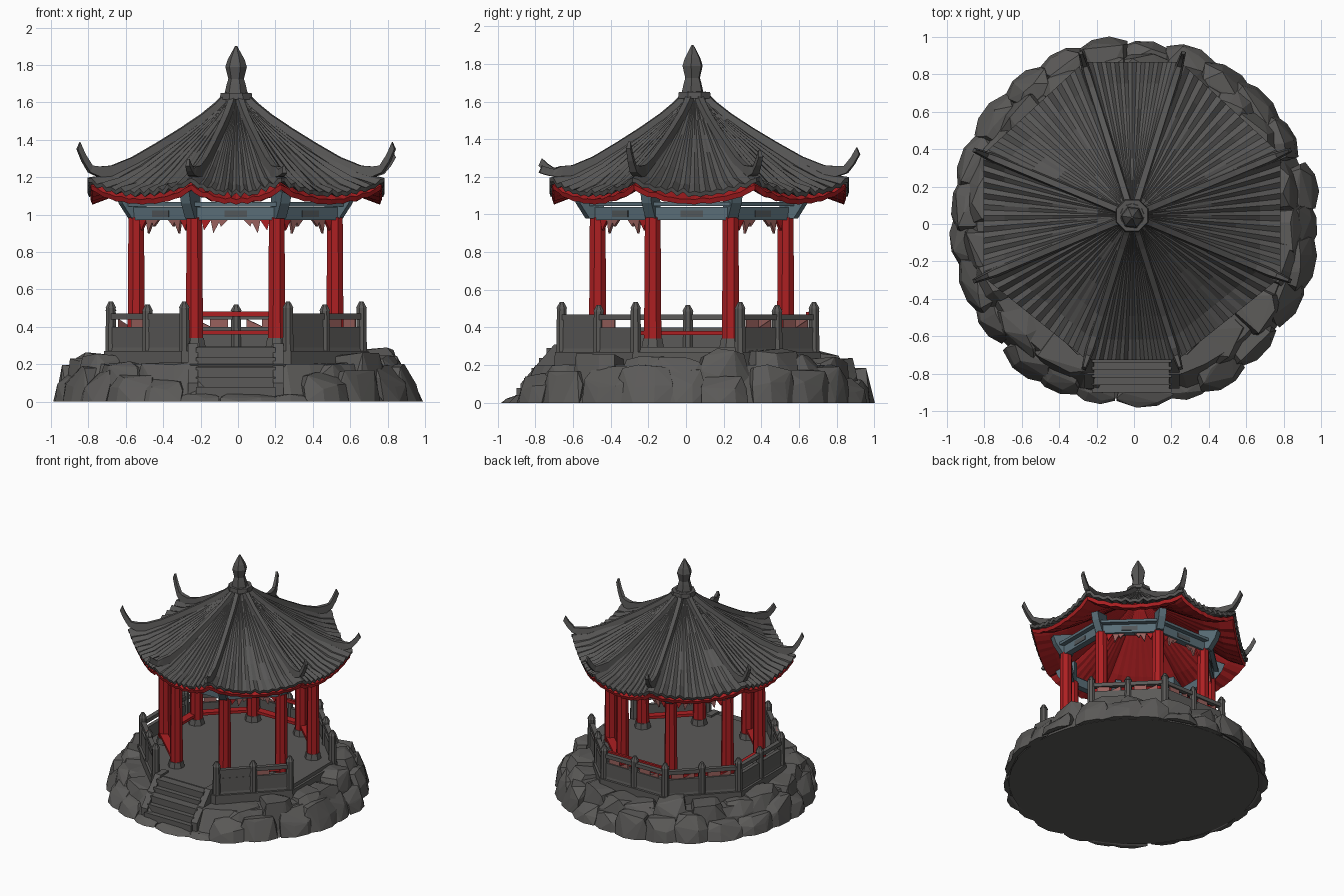
import bpy, bmesh, math, random
from mathutils import Vector, Matrix

if "Cube" in bpy.data.objects:
    bpy.data.objects.remove(bpy.data.objects["Cube"])
random.seed(7)


def material(name, rgb):
    m = bpy.data.materials.new(name)
    m.use_nodes = True
    m.diffuse_color = (*rgb, 1)
    m.node_tree.nodes["Principled BSDF"].inputs["Base Color"].default_value = (*rgb, 1)
    return m


STONE = material("grey stone", (0.105, 0.102, 0.098))
TILE = material("dark grey tile", (0.095, 0.093, 0.091))
RED = material("red lacquer", (0.42, 0.014, 0.016))
BLUE = material("slate blue paint", (0.10, 0.155, 0.185))
PATCH = material("dull grey paint", (0.085, 0.095, 0.10))
PINK = material("faded red paint", (0.32, 0.12, 0.11))
UP = Vector((0, 0, 1))


def finish(name, bm, mat, normals=True):
    if normals:
        bmesh.ops.recalc_face_normals(bm, faces=bm.faces)
    mesh = bpy.data.meshes.new(name)
    bm.to_mesh(mesh)
    bm.free()
    mesh.materials.append(mat)
    ob = bpy.data.objects.new(name, mesh)
    bpy.context.collection.objects.link(ob)
    return ob


def hull(bm, points):
    verts = [bm.verts.new(p) for p in points]
    out = bmesh.ops.convex_hull(bm, input=verts)
    spare = {v for v in out["geom_interior"] if isinstance(v, bmesh.types.BMVert)}
    bmesh.ops.delete(bm, geom=list(spare), context='VERTS')


def bar(bm, p, q, width, height):
    """Box from p to q, centred on the line."""
    d = q - p
    x = d.normalized()
    y = UP.cross(x).normalized()
    rot = Matrix((x, y, x.cross(y))).transposed().to_4x4()
    bmesh.ops.create_cube(bm, size=1, matrix=Matrix.Translation((p + q) / 2) @ rot
                          @ Matrix.Diagonal((d.length, width, height, 1)))


def prism(bm, at, r1, r2, z0, z1, sides=8):
    bmesh.ops.create_cone(bm, cap_ends=True, segments=sides, radius1=r1, radius2=r2,
                          depth=z1 - z0, matrix=Matrix.Translation((at.x, at.y, (z0 + z1) / 2))
                          @ Matrix.Rotation(math.pi / 8, 4, 'Z'))


ROOF, FRAME, TERRACE = Vector((-.01, .045, 0)), Vector((-.013, .03, 0)), Vector((-.01, .01, 0))


def corner(k, r, z, centre, twist=0):
    """Octagon corner; bay k runs from corner k to k + 1, bay 0 is the front."""
    a = math.radians(-112.5 + 45 * k + twist)
    depth = .94 if centre is FRAME else 1  # the timber frame is slightly shallow
    return centre + Vector((r * math.cos(a), r * math.sin(a) * depth, z))


def roof_corner(k, r, z):
    """Roof corner: front and back sides are narrower, the front is shallower."""
    k %= 8
    twist = {0: 5, 1: -5, 4: 5, 5: -5}.get(k, 0)
    return corner(k, r * (.94 if k < 2 else 1), z, ROOF, twist)


def polar(r, a, z):
    return Vector((r * math.cos(a), r * math.sin(a), max(z, 0)))


# Rocky mound: a core with two rings of rough boulders
bm = bmesh.new()
bmesh.ops.create_cone(bm, cap_ends=True, segments=40, radius1=.94, radius2=.84, depth=.2,
                      matrix=Matrix.Translation((0, 0, .1)))
core = [v for v in bm.verts if v.co.y < -.8 and abs(v.co.x) < .25]
for v in core:
    v.co.z = min(v.co.z, .04)
finish("mound_core", bm, STONE)


def boulders(name, count, inner, outer, low, high):
    bm = bmesh.new()
    for i in range(count):
        a = math.tau * (i + random.uniform(-.2, .2)) / count
        half = math.pi / count * random.uniform(1, 1.35)
        top = random.uniform(low, high)
        far = random.uniform(outer - .035, outer)
        if math.sin(a) < -.92:
            if inner < .75:
                continue
            top = .04
            far = min(far, .985)
        elif math.sin(a) < -.6:
            top *= .85
        pts = []
        for s in (-1, -.3, .4, 1):
            bulge = 1 - .035 * s * s
            lean = random.uniform(.86, .96)
            pts += [polar(far * bulge, a + s * half, 0),
                    polar(far * bulge * random.uniform(.965, .99), a + s * half, top * random.uniform(.4, .65)),
                    polar(far * lean, a + s * half * .8, top * random.uniform(.85, 1.05)),
                    polar(inner, a + s * half * .8, top * random.uniform(.8, 1))]
        hull(bm, pts)
    finish(name, bm, STONE)


boulders("lower_boulders", 25, .76, 1.015, .12, .2)
boulders("upper_boulders", 21, .66, .95, .22, .28)

# Octagonal terrace with a paved floor
bm = bmesh.new()
prism(bm, TERRACE, .77, .765, .05, .27)
prism(bm, TERRACE, .745, .74, .27, .295)
finish("terrace", bm, STONE)

# Front stairs with sloping cheeks
bm = bmesh.new()
for i in range(5):
    z, y = .29 - .053 * i, -.69 - .04 * i
    bar(bm, Vector((-.225, y, z / 2)), Vector((.2, y, z / 2)), .1, z)
for x in (-.24, .215):
    hull(bm, [(x + s, y, z) for s in (-.027, .027)
              for y, z in ((-.6, 0), (-.6, .31), (-.7, .31), (-.88, .1), (-.88, 0))])
finish("front_stairs", bm, STONE)

# Balustrade, open at the front and the +x side
posts, panels, red_rails, infill = (bmesh.new() for _ in range(4))
for k in range(8):
    p, q = corner(k, .725, 0, TERRACE), corner(k + 1, .725, 0, TERRACE)
    for t in ((0,) if k in (0, 2) else (0, .5)):
        c = p.lerp(q, t)
        top = .5 if t == 0 else .485
        prism(posts, c, .032, .028, .25, top)
        prism(posts, c, .032, .012, top, top + .035)
    if k in (0, 2):
        continue
    bar(panels, p + UP * .335, q + UP * .335, .03, .13)
    bar(panels, p + UP * .455, q + UP * .455, .035, .03)
    # Solid panel beside the stairs, faded red infill elsewhere
    if k in (1, 7):
        near, far = (p, q) if k == 1 else (q, p)
        bar(panels, near + UP * .42, near.lerp(far, .5) + UP * .42, .026, .06)
        bar(infill, near.lerp(far, .55) + UP * .435, near.lerp(far, .72) + UP * .435, .008, .07)
    elif k != 6:
        for t in (.08, .58):
            a, m, b = (p.lerp(q, t + s) for s in (0, .17, .32))
            bar(infill, a + UP * .42, m + UP * .42, .008, .05)
            hull(infill, [v + d for d in (Vector(), Vector((.006, .006, 0)))
                          for v in (m + UP * .4, b + UP * .4, b + UP * .44)])
    # Red seat between the pillars and red top rail at the back
    a, b = corner(k, .59, 0, FRAME), corner(k + 1, .59, 0, FRAME)
    bar(red_rails, a + UP * .37, b + UP * .37, .06, .022)
    if k == 4:
        a, b = corner(k, .69, 0, TERRACE), corner(k + 1, .69, 0, TERRACE)
        bar(red_rails, a + UP * .468, b + UP * .468, .02, .026)
finish("balustrade_posts", posts, STONE)
finish("balustrade_panels", panels, STONE)
finish("balustrade_infill", infill, PINK)
finish("bench_rails", red_rails, RED)

# Pillars, plinths, tie beams and brackets
pillars, plinths, beams, trim, faded_trim, patches, brackets = (bmesh.new() for _ in range(7))
for k in range(8):
    c = corner(k, .575, 0, FRAME)
    prism(pillars, c, .05, .045, .32, .985)
    prism(plinths, c, .065, .055, .29, .34)
    p, q = corner(k, .585, 1.005, FRAME), corner(k + 1, .585, 1.005, FRAME)
    bar(beams, p, q, .05, .07)
    a, b = corner(k, .62, 1.055, FRAME), corner(k + 1, .62, 1.055, FRAME)
    bar(beams, a, b, .05, .022)
    along = (q - p).normalized()
    out = along.cross(UP)
    m = p.lerp(q, .5) + out * .027
    bar(patches, m - along * .06, m + along * .06, .006, .035)
    # Flaring corner bracket
    rad = (c - FRAME).normalized()
    side = Vector((-rad.y, rad.x, 0))
    hull(brackets, [FRAME + rad * r + side * s * w + UP * z for s in (-1, 1)
                    for r, z, w in ((.52, .98, .025), (.605, .98, .028), (.52, 1.16, .022),
                                    (.68, 1.12, .028), (.66, 1.06, .028))])
    # Pierced corner trim under the beam, lost on the open sides
    if k in (0, 2, 6):
        continue
    for e, d in ((p, along), (q, -along)):
        for bm, start, drop in ((trim, .04, .06), (faded_trim, .09, .075), (faded_trim, .13, .04)):
            f = e + d * start - UP * .03
            hull(bm, [v + out * s for s in (-.008, .008)
                      for v in (f, f + d * .055, f + d * .015 - UP * drop)])
finish("pillars", pillars, RED)
finish("pillar_plinths", plinths, STONE)
finish("tie_beams", beams, BLUE)
finish("beam_panels", patches, PATCH)
finish("corner_brackets", brackets, BLUE)
finish("beam_trim", trim, RED)
finish("faded_beam_trim", faded_trim, PINK)

# Sweeping roof: (radius, height) along each hip
HIP = [(.06, 1.62), (.12, 1.565), (.2, 1.505), (.32, 1.43), (.46, 1.35),
       (.6, 1.275), (.74, 1.215), (.86, 1.195)]


def roof_sheet(name, mat, drop, scale, thickness, ribs, rib_height):
    bm = bmesh.new()
    for k in range(8):
        rows = []
        for r, z in HIP:
            t = r / HIP[-1][0]
            row = []
            for i in range(ribs + 1):
                u = i / ribs
                v = roof_corner(k, r * scale, z - drop).lerp(roof_corner(k + 1, r * scale, z - drop), u)
                v.z -= .08 * t * t * math.sin(math.pi * u) ** .7
                if i % 2:
                    v.z += rib_height * t * random.uniform(.3, 1.4)
                row.append(bm.verts.new(v))
            rows.append(row)
        for a, b in zip(rows, rows[1:]):
            for i in range(ribs):
                bm.faces.new((a[i], b[i], b[i + 1], a[i + 1]))
    bmesh.ops.remove_doubles(bm, verts=bm.verts, dist=.0005)
    ob = finish(name, bm, mat, normals=False)
    solid = ob.modifiers.new("thickness", 'SOLIDIFY')
    solid.thickness, solid.offset = thickness, -1


roof_sheet("roof_tiles", TILE, 0, 1, .024, 22, .02)
roof_sheet("roof_soffit", RED, .036, .98, .028, 16, .008)

# Hip ridges ending in upturned horns, which stay low at the front
RIDGE = HIP[:-2] + [(.72, 1.23), (.79, 1.225), (.85, 1.25), (.89, 1.31), (.92, 1.375)]
LOW = {0: .4, 1: .15, 3: .7, 4: .8, 5: .8}
bm = bmesh.new()
for k in range(8):
    rad = (roof_corner(k, 1, 0) - ROOF).normalized()
    side = Vector((-rad.y, rad.x, 0))
    rings = []
    for i, (r, z) in enumerate(RIDGE):
        w = .026 if i < 8 else .02 - .004 * (i - 8)
        tall = .032 if i < 8 else .012
        if i > 7:
            z = 1.225 + (z - 1.225) * LOW.get(k, 1)
        base = roof_corner(k, r, z)
        lean = rad * (-.016 if i > 7 else 0)
        rings.append([base + side * w - UP * .025, base + side * w * .6 + lean + UP * tall,
                      base - side * w * .6 + lean + UP * tall, base - side * w - UP * .025])
    for a, b in zip(rings, rings[1:]):
        hull(bm, a + b)
finish("hip_ridges", bm, TILE)

# Roof cap and bulb finial
bm = bmesh.new()
prism(bm, ROOF, .085, .075, 1.55, 1.62)
prism(bm, ROOF, .095, .09, 1.615, 1.65)
tip = ROOF - Vector((0, .01, 0))
PROFILE = [(.062, 1.65), (.05, 1.7), (.042, 1.725), (.058, 1.79), (.045, 1.83), (.006, 1.9)]
for (r1, z1), (r2, z2) in zip(PROFILE, PROFILE[1:]):
    prism(bm, tip, r1, r2, z1, z2, 6)
finish("roof_finial", bm, TILE)
